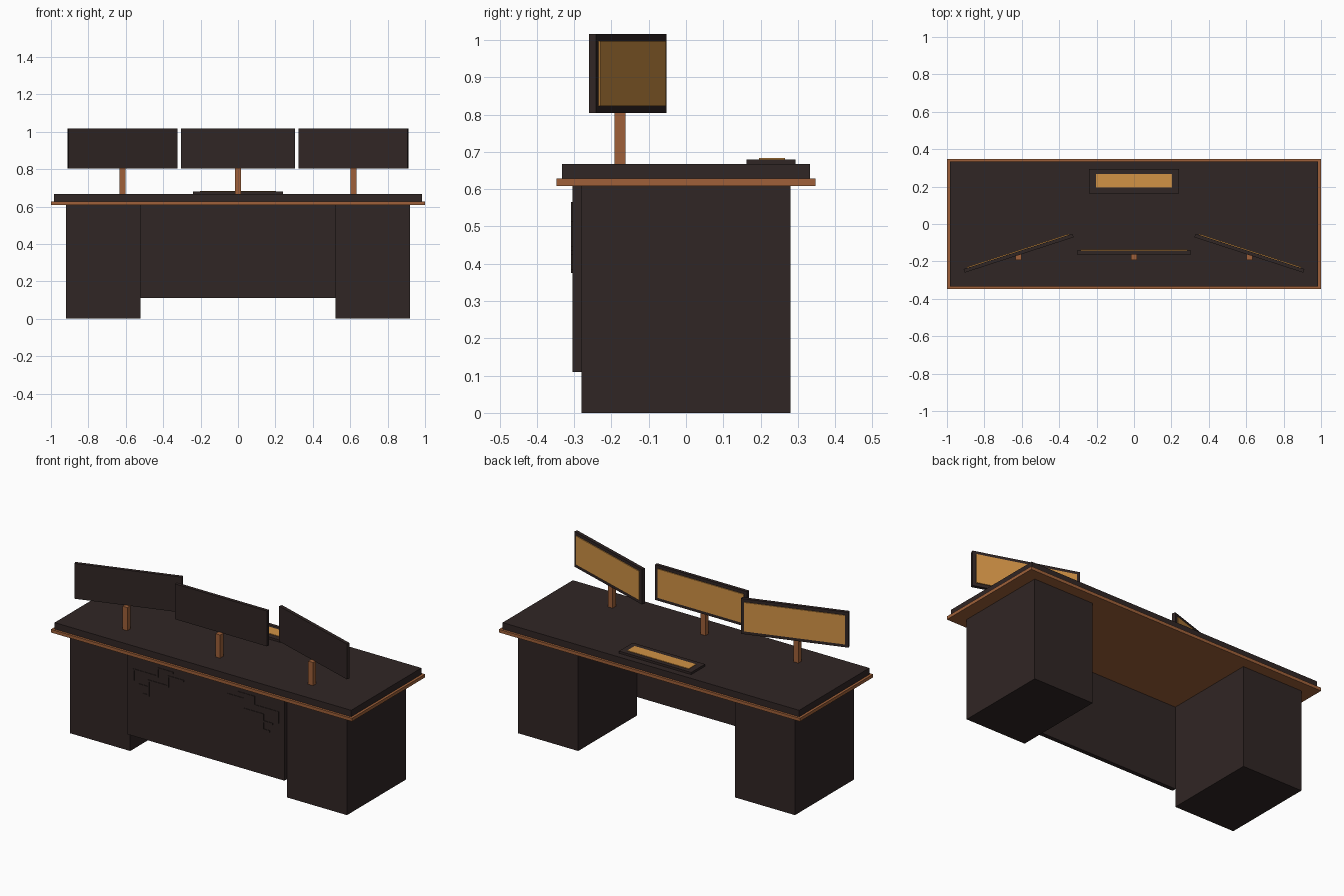
import bpy
import math
from mathutils import Matrix, Vector

if "Cube" in bpy.data.objects:
    bpy.data.objects.remove(bpy.data.objects["Cube"])


def material(name, rgb):
    m = bpy.data.materials.new(name)
    m.diffuse_color = (*rgb, 1)
    m.use_nodes = True
    m.node_tree.nodes["Principled BSDF"].inputs["Base Color"].default_value = m.diffuse_color
    return m


DARK = material("dark_wood", (0.030, 0.019, 0.018))
COPPER = material("copper", (0.345, 0.118, 0.041))
AMBER = material("amber_glow", (0.640, 0.290, 0.060))


def box(name, lo, hi, mat, frame=Matrix()):
    """Box between two corners, optionally placed in a rotated frame."""
    bpy.ops.mesh.primitive_cube_add(size=1)
    ob = bpy.context.object
    ob.name = name
    lo, hi = Vector(lo), Vector(hi)
    ob.data.transform(frame @ Matrix.Translation((lo + hi) / 2) @ Matrix.Diagonal((*(hi - lo), 1)))
    ob.data.materials.append(mat)
    return ob


# Desk top with copper trim below it
box("desk_trim", (-1, -0.347, 0.609), (1, 0.347, 0.628), COPPER)
box("desk_top", (-0.985, -0.333, 0.628), (0.985, 0.333, 0.667), DARK)

# Pedestals and front panel
for side, s in (("left", -1), ("right", 1)):
    box(side + "_pedestal", (s * 0.72 - 0.2, -0.28, 0), (s * 0.72 + 0.2, 0.28, 0.609), DARK)
box("front_panel", (-0.522, -0.305, 0.11), (0.522, -0.28, 0.609), DARK)

# Thin raised angular traces on the front panel, mirrored
TRACES = [
    [(0.15, 0.53), (0.25, 0.53), (0.25, 0.47), (0.38, 0.47), (0.38, 0.38), (0.42, 0.38)],
    [(0.22, 0.56), (0.32, 0.56), (0.32, 0.51), (0.48, 0.51), (0.48, 0.45)],
    [(0.38, 0.43), (0.44, 0.43)],
]
W = 0.005
for side, s in (("left", -1), ("right", 1)):
    for path in TRACES:
        for (xa, za), (xb, zb) in zip(path, path[1:]):
            x0, x1 = sorted((s * xa, s * xb))
            z0, z1 = sorted((za, zb))
            box(side + "_panel_trace", (x0 - W, -0.308, z0 - W), (x1 + W, -0.305, z1 + W), DARK)

# Control pad on the desk top
box("control_pad", (-0.24, 0.162, 0.667), (0.24, 0.293, 0.680), DARK)
box("control_pad_glow", (-0.204, 0.196, 0.680), (0.204, 0.266, 0.683), AMBER)

# Three monitors on posts, the outer two turned outward
for side, s in (("left", -1), ("centre", 0), ("right", 1)):
    x = s * 0.617
    y = -0.156 if s else -0.152
    frame = Matrix.Translation((x, y, 0.91)) @ Matrix.Rotation(math.radians(-18 * s), 4, "Z")
    box(side + "_monitor_post", (x - 0.016, -0.192, 0.667), (x + 0.016, -0.162, 0.806), COPPER)
    box(side + "_monitor_case", (-0.306, -0.01, -0.106), (0.306, 0.01, 0.106), DARK, frame)
    box(side + "_monitor_screen", (-0.286, 0.01, -0.087), (0.286, 0.015, 0.087), AMBER, frame)
